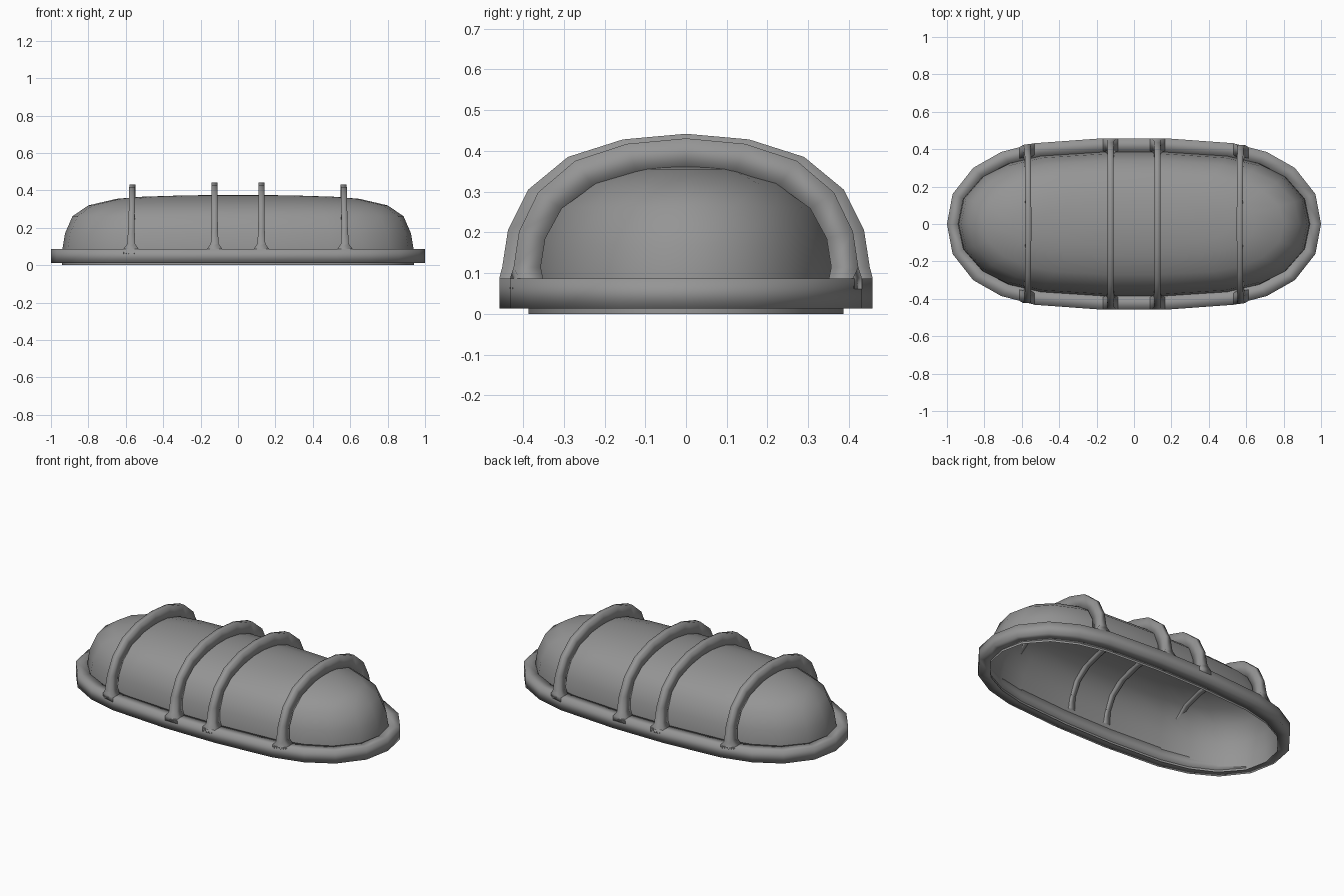
import bpy

if "Cube" in bpy.data.objects:
    bpy.data.objects.remove(bpy.data.objects["Cube"])

# Quarter outline of the base ring (x, y), mirrored to a closed loop
QUARTER = [(1.0, 0.0), (0.97, 0.16), (0.86, 0.30), (0.71, 0.385), (0.53, 0.432), (0.17, 0.458)]
half = QUARTER + [(-x, y) for x, y in reversed(QUARTER)]
OUTLINE = half + [(x, -y) for x, y in reversed(half[1:-1])]
N = len(OUTLINE)

grey = bpy.data.materials.new("dark_grey")
grey.diffuse_color = (0.3, 0.3, 0.3, 1)
grey.use_nodes = True
grey.node_tree.nodes["Principled BSDF"].inputs["Base Color"].default_value = grey.diffuse_color


def make(name, verts, faces):
    mesh = bpy.data.meshes.new(name)
    mesh.from_pydata(verts, [], faces)
    mesh.update()
    mesh.materials.append(grey)
    mesh.shade_smooth()
    ob = bpy.data.objects.new(name, mesh)
    bpy.context.collection.objects.link(ob)
    return ob


def scaled_loop(rx, ry, z):
    return [(x * rx, y * ry / 0.458, z) for x, y in OUTLINE]


def ring_y(x):
    """Half depth of the ring outline at x."""
    x = abs(x)
    for (xa, ya), (xb, yb) in zip(QUARTER, QUARTER[1:]):
        if xb <= x <= xa:
            return ya + (yb - ya) * (xa - x) / (xa - xb)
    return QUARTER[-1][1]


def bridge(rings, n, wrap_rings=False):
    count = rings if wrap_rings else rings - 1
    return [(r * n + i, r * n + (i + 1) % n,
             (r + 1) % rings * n + (i + 1) % n, (r + 1) % rings * n + i)
            for r in range(count) for i in range(n)]


# Base ring: rectangular section swept round the outline
section = [(1.0, 0.458, 0.013), (1.0, 0.458, 0.087), (0.94, 0.385, 0.087), (0.94, 0.385, 0.013)]
verts = [v for s in section for v in scaled_loop(*s)]
make("base_ring", verts, bridge(4, N, True))

# Glass dome: open-bottomed shell (x radius, y radius, height)
levels = [(0.94, 0.387, 0.0), (0.938, 0.385, 0.09), (0.925, 0.375, 0.17), (0.885, 0.338, 0.262),
          (0.80, 0.27, 0.32), (0.65, 0.17, 0.355), (0.52, 0.11, 0.366), (0.27, 0.05, 0.374)]
verts = [v for s in levels for v in scaled_loop(*s)]
verts.append((0, 0, 0.375))
top = (len(levels) - 1) * N
faces = bridge(len(levels), N) + [(top + i, top + (i + 1) % N, len(verts) - 1) for i in range(N)]
make("dome", verts, faces)

# Guard bars: outer (y, z), inner (y, z), half width, with flared feet
ARCH = [(0.457, 0.06, 0.392, 0.06, 0.042), (0.457, 0.088, 0.39, 0.088, 0.040),
        (0.451, 0.115, 0.380, 0.115, 0.021), (0.437, 0.205, 0.368, 0.188, 0.017),
        (0.387, 0.305, 0.325, 0.264, 0.016), (0.29, 0.385, 0.243, 0.322, 0.016),
        (0.155, 0.428, 0.128, 0.354, 0.016), (0.0, 0.442, 0.0, 0.365, 0.016)]


def guard_bar(name, cx, sy, sz, lean):
    rows = [(1, r) for r in ARCH] + [(-1, r) for r in reversed(ARCH[:-1])]
    verts = []
    for side, (yo, zo, yi, zi, w) in rows:
        foot = zo < 0.1
        zo = 0.088 + (zo - 0.088) * sz
        zi = 0.088 + (zi - 0.088) * sz
        x = cx + lean * (0.44 - zo)
        # Feet follow the curve of the ring
        ya, yb = [ring_y(x + d) if foot else yo * sy for d in (-w, w)]
        verts += [(x - w, side * ya, zo), (x + w, side * yb, zo),
                  (x + w, side * (yb * 0.855 if foot else yi * sy), zi),
                  (x - w, side * (ya * 0.855 if foot else yi * sy), zi)]
    n = len(rows)
    faces = bridge(n, 4) + [(3, 2, 1, 0), tuple(range(4 * n - 4, 4 * n))]
    make(name, verts, [f[::-1] for f in faces])


for s, label in ((-1, "left"), (1, "right")):
    guard_bar("inner_guard_bar_" + label, s * 0.125, 1.0, 1.0, 0.0)
    guard_bar("outer_guard_bar_" + label, s * 0.565, 0.938, 0.968, s * 0.02)
